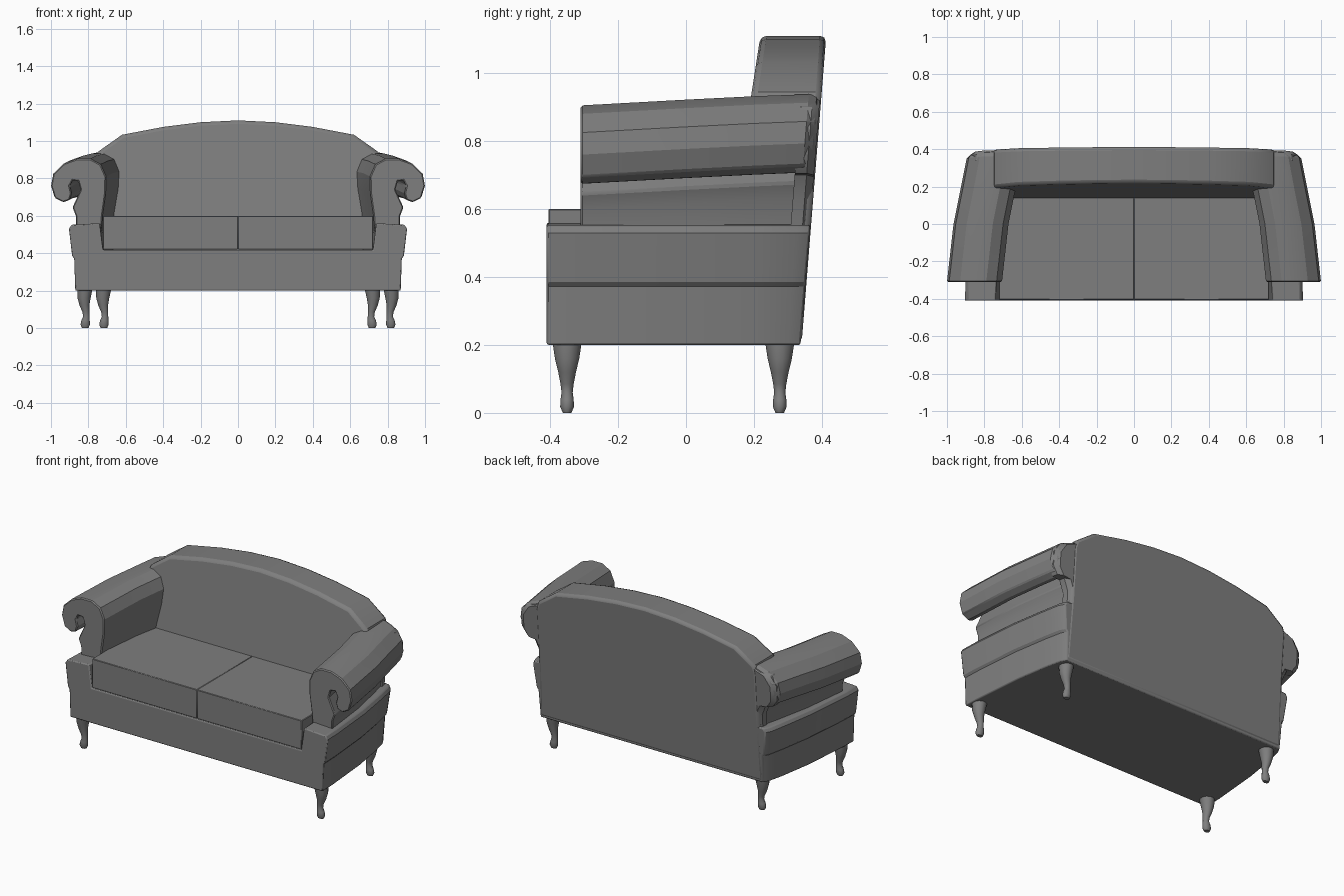
import bpy, bmesh, math

if "Cube" in bpy.data.objects:
    bpy.data.objects.remove(bpy.data.objects["Cube"])

grey = bpy.data.materials.new("grey_upholstery")
grey.diffuse_color = (0.21, 0.21, 0.21, 1)
grey.use_nodes = True
grey.node_tree.nodes["Principled BSDF"].inputs["Base Color"].default_value = grey.diffuse_color


def finish(name, bm, bevel=0.0, segs=2, mirror=False, angle=35):
    bmesh.ops.recalc_face_normals(bm, faces=bm.faces)
    me = bpy.data.meshes.new(name)
    bm.to_mesh(me)
    bm.free()
    me.materials.append(grey)
    ob = bpy.data.objects.new(name, me)
    bpy.context.collection.objects.link(ob)
    bpy.ops.object.select_all(action='DESELECT')
    ob.select_set(True)
    bpy.context.view_layer.objects.active = ob
    bpy.ops.object.shade_smooth_by_angle(angle=math.radians(angle))
    if bevel:
        b = ob.modifiers.new("bevel", 'BEVEL')
        b.width, b.segments = bevel, segs
        b.limit_method, b.angle_limit = 'ANGLE', math.radians(40)
    if mirror:
        ob.modifiers.new("mirror", 'MIRROR')
    return ob


def loft(name, rings, **kw):
    """Skin a list of equal-length point rings and cap both ends."""
    bm = bmesh.new()
    rows = [[bm.verts.new(p) for p in r] for r in rings]
    n = len(rows[0])
    for a, b in zip(rows, rows[1:]):
        for i in range(n):
            j = (i + 1) % n
            bm.faces.new((a[i], a[j], b[j], b[i]))
    bm.faces.new(rows[0])
    bm.faces.new(rows[-1])
    return finish(name, bm, **kw)


def back_y(z):
    return 0.08 * (z - 0.2)          # lean of the rear surface


def sweep(profile, stations):
    """Place an xz profile along y; stations are (y, inward shift, dz, lean)."""
    return [[(x - math.copysign(1, x) * inward, y + lean * back_y(z), z + dz)
             for x, z in profile]
            for y, inward, dz, lean in stations]


# Body: front rail and side panels with a shelf lip, narrowing towards the rear
side = [(0.87, 0.2), (0.876, 0.372), (0.887, 0.385), (0.904, 0.53),
        (0.89, 0.552), (0.74, 0.56), (0.722, 0.418)]
body = side + [(-x, z) for x, z in reversed(side)]
loft("body", sweep(body, [(-0.41, 0, 0, 0), (-0.3, 0.004, 0, 0), (0, 0.03, 0, 0),
                          (0.2, 0.062, 0, 0), (0.3, 0.085, 0, 1), (0.337, 0.105, 0, 1)]),
     bevel=0.006, angle=25)

# Scrolled arms
arm = [(0.73, 0.5), (0.865, 0.5), (0.868, 0.6), (0.885, 0.645), (0.862, 0.695),
       (0.842, 0.74), (0.855, 0.785), (0.885, 0.79), (0.9, 0.76), (0.89, 0.72),
       (0.9, 0.685), (0.935, 0.672), (0.98, 0.695), (1.0, 0.76), (0.988, 0.825),
       (0.93, 0.88), (0.86, 0.905), (0.79, 0.905), (0.735, 0.875), (0.706, 0.81),
       (0.708, 0.72), (0.725, 0.6)]
loft("arm", sweep(arm, [(-0.31, 0, 0, 0), (0.0, 0.035, 0.017, 0), (0.2, 0.075, 0.027, 0),
                        (0.305, 0.105, 0.033, 1), (0.333, 0.135, 0.03, 1)]),
     bevel=0.006, segs=1, mirror=True, angle=22)

# Rear covers closing the arm scrolls, flush with the back
lobe = [(0.6, 0.5), (0.77, 0.5), (0.77, 0.63), (0.8, 0.7), (0.85, 0.705), (0.88, 0.75),
        (0.88, 0.84), (0.84, 0.9), (0.76, 0.93), (0.6, 0.93)]
loft("arm_rear_cover", sweep(lobe, [(0.28, -0.005, 0, 1), (0.315, 0, 0, 1),
                                    (0.336, 0.03, -0.005, 1)]), mirror=True)

# Arched back rest
half = [(0.2, 1.1), (0.4, 1.075), (0.62, 1.033), (0.745, 0.945), (0.76, 0.9),
        (0.76, 0.6), (0.77, 0.205)]
outline = [(0, 1.11)] + half + [(-x, z) for x, z in reversed(half)]
front = [(x, 0.14 + 0.155 * (z - 0.6), z) for x, z in outline]
rear = [(x, 0.34 + back_y(z), z) for x, z in outline]
loft("back_rest", [front, rear], bevel=0.018)

# Two seat cushions
cushion = [(0.0, 0.42), (0.722, 0.42), (0.722, 0.6), (0.0, 0.6)]
loft("seat_cushion", [[(x, y, z) for x, z in cushion] for y in (-0.405, 0.18)],
     bevel=0.003, segs=1, mirror=True)

# Carved legs: (z, sideways shift, radius x, radius y)
leg = [(0.205, 0.004, 0.042, 0.044), (0.16, 0.008, 0.036, 0.037), (0.12, 0.006, 0.027, 0.027),
       (0.085, -0.002, 0.019, 0.02), (0.06, -0.004, 0.018, 0.017), (0.04, 0.0, 0.023, 0.02),
       (0.018, 0.002, 0.026, 0.021), (0.0, 0.002, 0.018, 0.013)]
for name, lx, ly in (("front_leg", 0.815, -0.35), ("rear_leg", 0.715, 0.276)):
    rings = []
    for z, s, rx, ry in leg:
        angles = [math.tau * (k + 0.5) / 12 for k in range(12)]
        rings.append([(lx + s + rx * math.cos(a), ly + ry * math.sin(a), z) for a in angles])
    loft(name, rings, mirror=True, angle=45)
